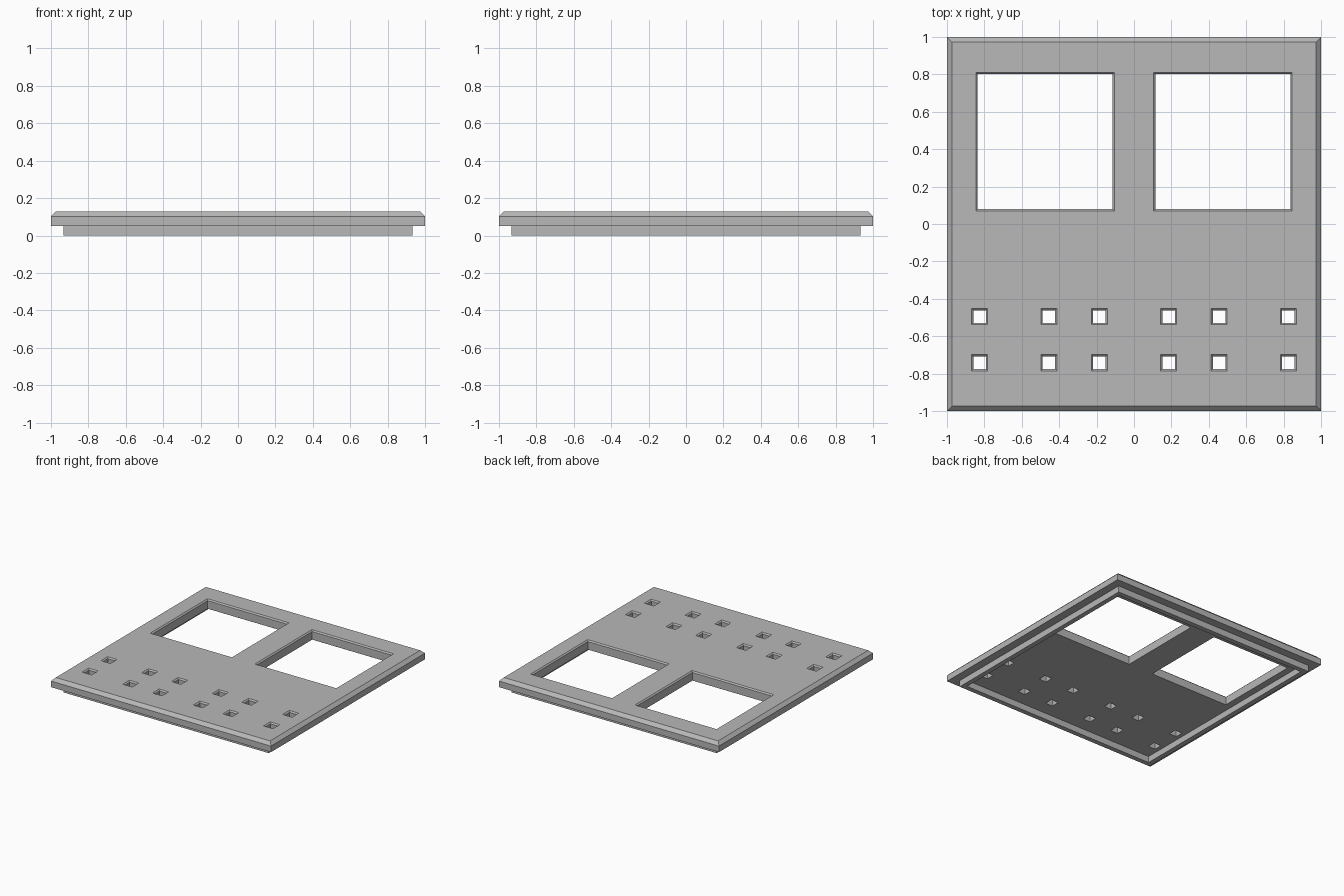
import bpy
import bmesh

cube = bpy.data.objects.get("Cube")
if cube:
    bpy.data.objects.remove(cube, do_unlink=True)

TOP, EDGE, BASE = 0.128, 0.102, 0.052   # plate top, chamfer start, underside
BEVEL = 0.01                            # small chamfer around openings

grey = bpy.data.materials.new("mid grey")
grey.use_nodes = True
colour = (0.48, 0.48, 0.48, 1)
grey.diffuse_color = colour
grey.node_tree.nodes["Principled BSDF"].inputs["Base Color"].default_value = colour


def add_stack(bm, cx, cy, levels, ring=False):
    """Skin square loops given as (half size, z); cap the ends or close into a ring."""
    loops = [[bm.verts.new((cx + sx * h, cy + sy * h, z))
              for sx, sy in ((-1, -1), (1, -1), (1, 1), (-1, 1))] for h, z in levels]
    pairs = list(zip(loops, loops[1:]))
    if ring:
        pairs.append((loops[-1], loops[0]))
    else:
        bm.faces.new(loops[0][::-1])
        bm.faces.new(loops[-1])
    for a, b in pairs:
        for i in range(4):
            j = (i + 1) % 4
            bm.faces.new((a[i], a[j], b[j], b[i]))


def make_object(name, bm):
    bmesh.ops.recalc_face_normals(bm, faces=bm.faces)
    mesh = bpy.data.meshes.new(name)
    bm.to_mesh(mesh)
    bm.free()
    mesh.materials.append(grey)
    obj = bpy.data.objects.new(name, mesh)
    bpy.context.collection.objects.link(obj)
    return obj


# Plate with a chamfered upper edge
bm = bmesh.new()
add_stack(bm, 0, 0, [(1, BASE), (1, EDGE), (0.974, TOP)])
plate = make_object("plate", bm)

# Rim under the plate
bm = bmesh.new()
add_stack(bm, 0, 0, [(0.932, 0), (0.932, BASE + 0.01), (0.892, BASE + 0.01), (0.892, 0)], ring=True)
make_object("bottom_rim", bm)

# Openings: two large windows and two rows of small square holes
openings = [(s * 0.475, 0.44, 0.371) for s in (-1, 1)]
openings += [(s * x, y, 0.043) for s in (-1, 1)
             for x in (0.825, 0.455, 0.185) for y in (-0.495, -0.742)]
bm = bmesh.new()
for x, y, half in openings:
    inner = half - BEVEL
    add_stack(bm, x, y, [(inner, BASE - 0.1), (inner, TOP - BEVEL),
                         (half, TOP), (half, TOP + 0.1)])
cutter = make_object("opening_cutter", bm)
cutter.hide_render = True

cut = plate.modifiers.new("openings", "BOOLEAN")
cut.operation = "DIFFERENCE"
cut.solver = "EXACT"
cut.object = cutter

# Bake the cut and drop the helper
bpy.context.view_layer.update()
result = bpy.data.meshes.new_from_object(
    plate.evaluated_get(bpy.context.evaluated_depsgraph_get()))
plate.modifiers.clear()
plate.data = result
bpy.data.objects.remove(cutter, do_unlink=True)
